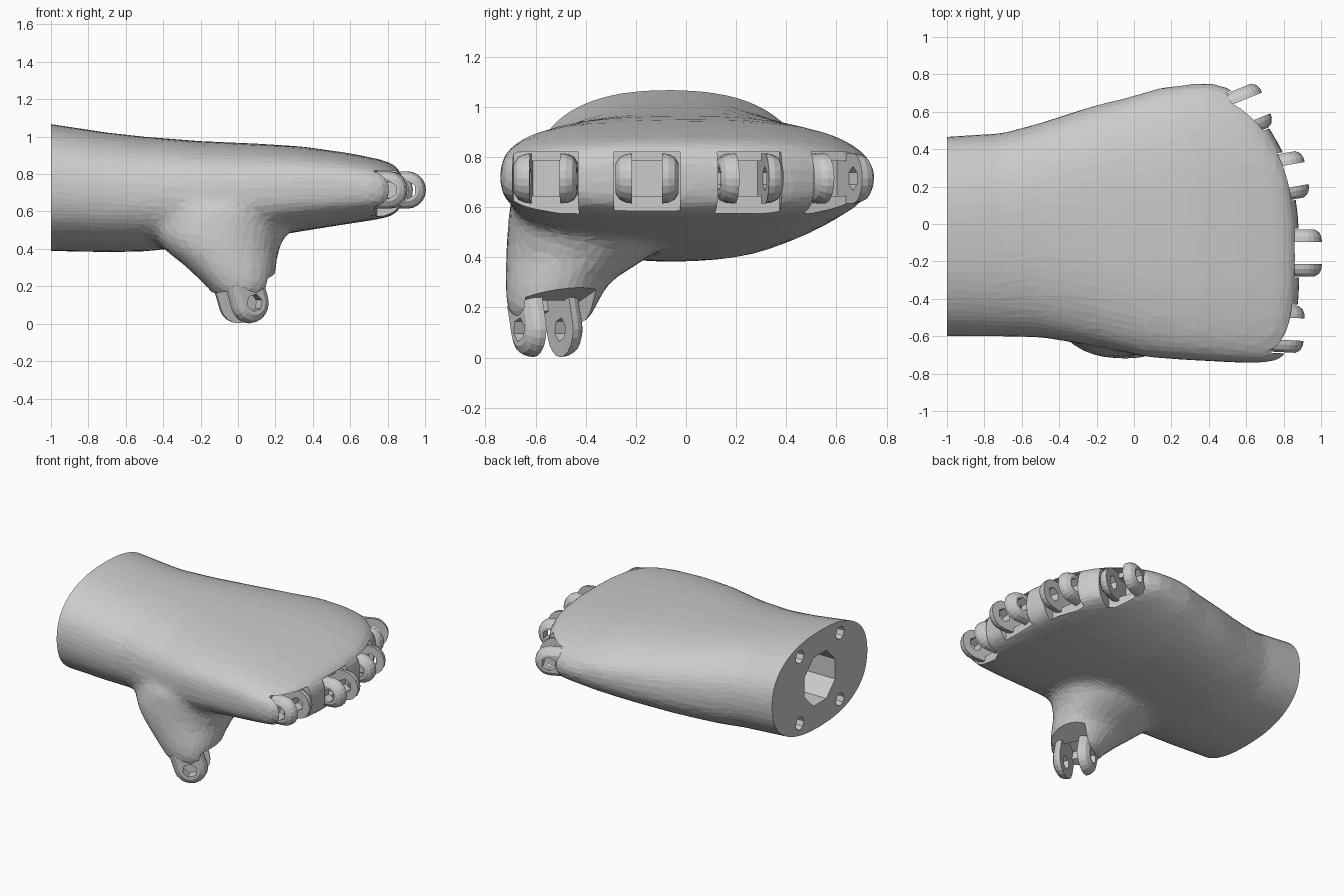
import bpy, bmesh, math
from mathutils import Matrix, Vector

if "Cube" in bpy.data.objects:
    bpy.data.objects.remove(bpy.data.objects["Cube"])


def finish(name, bm):
    bmesh.ops.recalc_face_normals(bm, faces=bm.faces)
    me = bpy.data.meshes.new(name)
    bm.to_mesh(me)
    bm.free()
    ob = bpy.data.objects.new(name, me)
    bpy.context.collection.objects.link(ob)
    return ob


def skin(bm, rings):
    """Bridge rings of points and close both ends."""
    vs = [[bm.verts.new(p) for p in r] for r in rings]
    n = len(vs[0])
    for a, b in zip(vs, vs[1:]):
        for i in range(n):
            j = (i + 1) % n
            bm.faces.new((a[i], a[j], b[j], b[i]))
    bm.faces.new(vs[0])
    bm.faces.new(vs[-1])


def box(bm, m, lo, hi):
    lo, hi = Vector(lo), Vector(hi)
    t = m @ Matrix.Translation((lo + hi) / 2) @ Matrix.Diagonal((*(hi - lo), 1))
    bmesh.ops.create_cube(bm, size=1, matrix=t)


def rod(bm, m, r, length, sides):
    bmesh.ops.create_cone(bm, cap_ends=True, segments=sides, radius1=r,
                          radius2=r, depth=length, matrix=m)


def apply(ob, kind, **props):
    mod = ob.modifiers.new(kind.lower(), kind)
    for k, v in props.items():
        setattr(mod, k, v)
    bpy.context.view_layer.objects.active = ob
    bpy.ops.object.modifier_apply(modifier=mod.name)


def boolean(ob, other, op='DIFFERENCE'):
    apply(ob, 'BOOLEAN', object=other, operation=op, solver='EXACT')
    bpy.data.objects.remove(other)


def superpoint(a, n):
    c, s = math.cos(a), math.sin(a)
    return (math.copysign(abs(c) ** (2 / n), c), math.copysign(abs(s) ** (2 / n), s))


def knuckle_drop(y):
    return 0.38 * ((y + 0.2) / 0.95) ** 3 if y > -0.2 else 0.08 * ((-0.2 - y) / 0.54) ** 3


N = 40
ANG = [2 * math.pi * i / N for i in range(N)]

# Palm: cross-sections along x, swept back towards the little finger
sections = [  # x, y min, y max, z min, z max, squareness
    (-1.1, -.602, .462, .39, 1.083, 2.35), (-.7, -.602, .487, .382, 1.022, 2.4),
    (-.5, -.607, .542, .385, 1.0, 2.45), (-.2, -.655, .632, .42, .976, 2.5),
    (.1, -.715, .685, .455, .963, 2.6), (.35, -.73, .73, .495, .947, 2.7),
    (.6, -.743, .75, .535, .912, 2.8), (.78, -.746, .757, .562, .875, 2.8),
    (.85, -.73, .745, .585, .845, 2.8), (.88, -.69, .70, .63, .795, 2.8),
    (.886, -.66, .67, .70, .725, 2.8)]
bm = bmesh.new()
rings = []
for x, y0, y1, z0, z1, n in sections:
    w = min(1, max(0, (x + .3) / 1.1))
    ring = []
    for a in ANG:
        # The index-finger side is squarer than the little-finger side
        c, s = superpoint(a, n + .8 * w * max(0, -math.cos(a)))
        y = (y0 + y1) / 2 + c * (y1 - y0) / 2
        ring.append((x - w * knuckle_drop(y), y, (z0 + z1) / 2 + s * (z1 - z0) / 2))
    rings.append(ring)
skin(bm, rings)
palm = finish("palm", bm)

# Thumb root: flared stub hanging below the palm
bm = bmesh.new()
stub = [(.13, .02, .135, -.54, .145), (.2, .01, .18, -.54, .18), (.3, -.035, .24, -.515, .208),
        (.4, -.09, .31, -.435, .285), (.48, -.1, .36, -.385, .33), (.62, -.06, .36, -.37, .335)]
skin(bm, [[(cx + rx * superpoint(a, 2.15)[0], cy + ry * superpoint(a, 2.15)[1], z)
           for a in ANG] for z, cx, rx, cy, ry in stub])
boolean(palm, finish("thumb_root", bm), 'UNION')

# Blend the two masses into one organic, lightly faceted skin
apply(palm, 'REMESH', mode='VOXEL', voxel_size=.025)
apply(palm, 'SMOOTH', factor=.5, iterations=20)
apply(palm, 'DECIMATE', ratio=.1)

# Flat wrist end
bm = bmesh.new()
box(bm, Matrix(), (-1.5, -1, 0), (-1, 1, 1.5))
boolean(palm, finish("wrist_trim", bm))

# Wrist mounting holes
bm = bmesh.new()
turn = Matrix.Rotation(math.pi / 2, 4, 'Y')
rod(bm, Matrix.Translation((-1, -.07, .73)) @ turn @ Matrix.Rotation(math.pi / 8, 4, 'Z'), .185, .8, 8)
for sy in (-1, 1):
    for sz in (-1, 1):
        rod(bm, Matrix.Translation((-1, -.07 + .225 * sy, .73 + .235 * sz)) @ turn, .046, .24, 8)
boolean(palm, finish("wrist_holes", bm))


# Joint frames: local x points outward, local y is the pin axis
def finger(x, y, deg):
    return Matrix.Translation((x, y, .715)) @ Matrix.Rotation(math.radians(deg), 4, 'Z')


thumb = (Matrix.Translation((.03, -.555, .112)) @ Matrix.Rotation(math.radians(28), 4, 'Z')
         @ Matrix.Rotation(math.radians(72), 4, 'Y'))
joints = [finger(.81, -.56, -3), finger(.905, -.155, 0), finger(.825, .255, 10),
          finger(.615, .61, 22), thumb]

pockets, slots, lugs, pins = (bmesh.new() for _ in range(4))
for m in joints:
    is_thumb = m is thumb
    r = .11 if is_thumb else .1
    # Clearance pocket and the deeper slot between the lugs
    if is_thumb:
        box(pockets, m, (-.1, -.135, -.135), (.3, .135, .3))
    else:
        box(pockets, m, (-.075, -.132, -.14), (.3, .132, .105))
    box(slots, m, (-.17, -.06, -.07), (.1, .06, .07))
    # Pair of rounded lugs, domed outside and flat inside
    for side in (-1, 1):
        rings = []
        for y, k in ((.06, 1), (.085, .97), (.11, .85), (.126, .6)):
            arc = [(r * k * math.cos(t), side * y, r * k * math.sin(t))
                   for t in (math.pi * (i / 10 - .5) for i in range(11))]
            pts = arc + [(-.12, side * y, r * k), (-.12, side * y, -r * k)]
            rings.append([m @ Vector(p) for p in pts])
        skin(lugs, rings)
    rod(pins, m @ Matrix.Rotation(math.pi / 2, 4, 'X'), .048, .4, 6)

boolean(palm, finish("joint_pockets", pockets))
boolean(palm, finish("joint_slots", slots))
knuckles = finish("knuckle_lugs", lugs)
boolean(knuckles, finish("pin_holes", pins))

# Flat-shaded facets
for ob in (palm, knuckles):
    ob.data.shade_flat()
